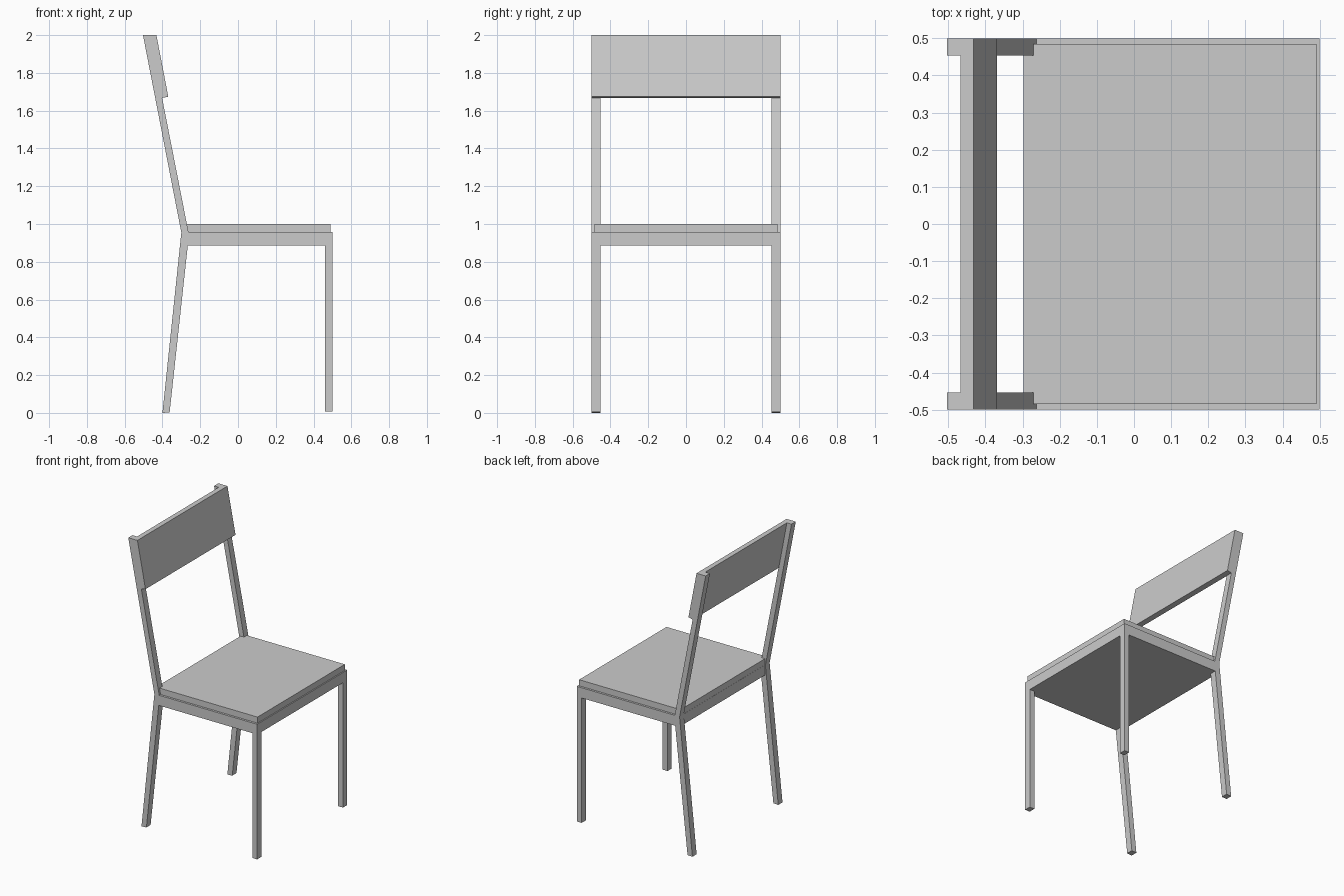
import bpy
import bmesh

if "Cube" in bpy.data.objects:
    bpy.data.objects.remove(bpy.data.objects["Cube"])


def prism(name, profile, y0, y1):
    """Extrude an (x, z) outline from y0 to y1."""
    bm = bmesh.new()
    face = bm.faces.new([bm.verts.new((x, y0, z)) for x, z in profile])
    ext = bmesh.ops.extrude_face_region(bm, geom=[face])
    moved = [g for g in ext["geom"] if isinstance(g, bmesh.types.BMVert)]
    bmesh.ops.translate(bm, verts=moved, vec=(0, y1 - y0, 0))
    bmesh.ops.recalc_face_normals(bm, faces=bm.faces)
    mesh = bpy.data.meshes.new(name)
    bm.to_mesh(mesh)
    bm.free()
    obj = bpy.data.objects.new(name, mesh)
    bpy.context.collection.objects.link(obj)
    return obj


def rect(x0, x1, z0, z1):
    return [(x0, z0), (x1, z0), (x1, z1), (x0, z1)]


W, INNER = 0.5, 0.453  # half width of chair, inner side of legs

# Bent rear leg that continues up as the backrest post
rear_profile = [(-0.40, 0), (-0.362, 0.002), (-0.266, 0.885), (-0.262, 0.955),
                (-0.467, 2), (-0.503, 2), (-0.30, 0.955)]
front_profile = rect(0.461, 0.499, 0.008, 0.89)

for side, y0, y1 in (("left", -W, -INNER), ("right", INNER, W)):
    prism(f"rear_leg_{side}", rear_profile, y0, y1)
    prism(f"front_leg_{side}", front_profile, y0, y1)

# Seat frame and the slightly inset seat pad on it
prism("seat_frame", rect(-0.298, 0.499, 0.885, 0.957), -W, W)
prism("seat_pad", rect(-0.297, 0.491, 0.95, 1.0), -0.485, 0.485)

# Backrest panel fixed to the front of the posts
prism("backrest_panel",
      [(-0.404, 1.667), (-0.369, 1.674), (-0.432, 2), (-0.467, 2)], -W, W)
